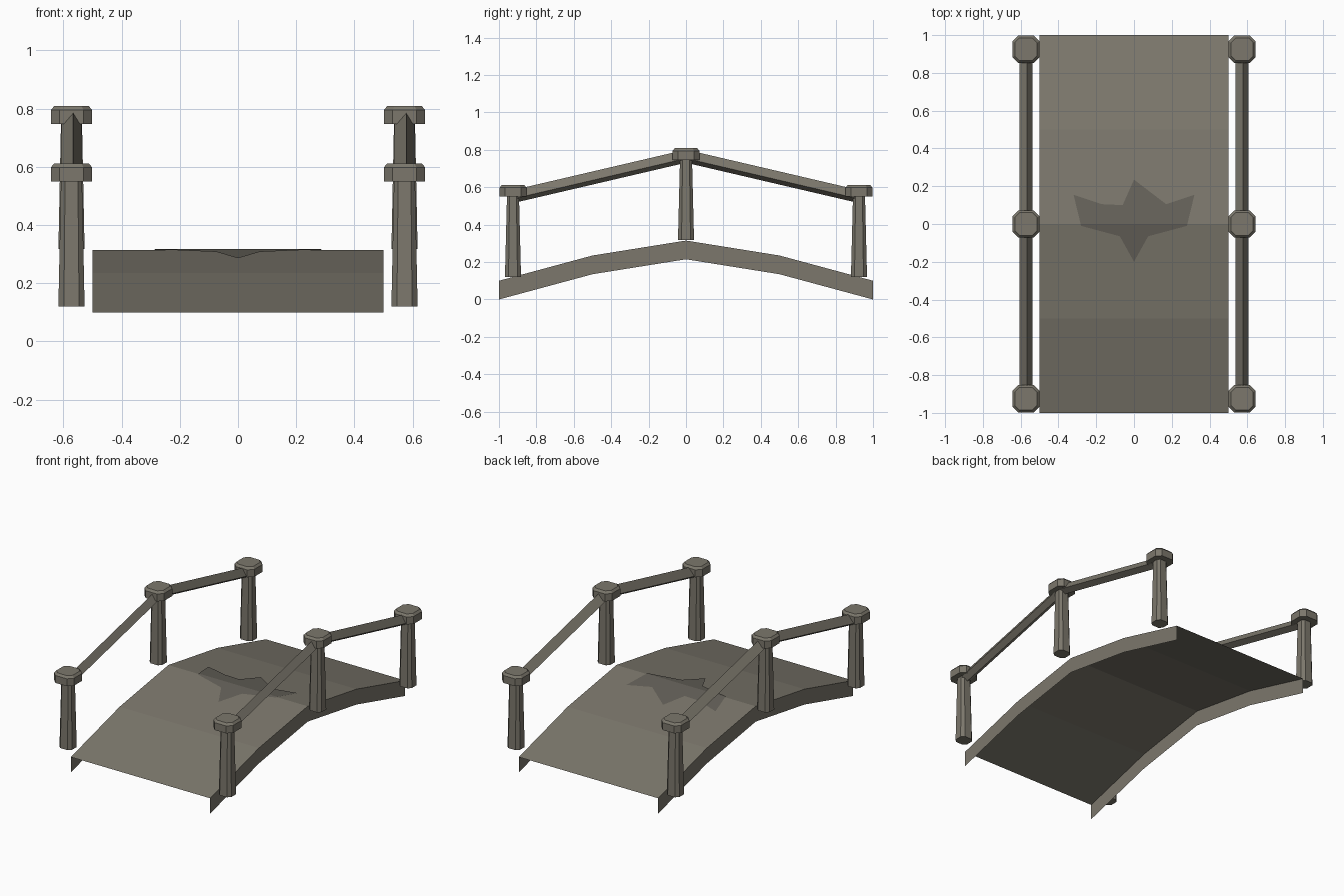
import bpy, bmesh
from mathutils import Vector

if "Cube" in bpy.data.objects:
    bpy.data.objects.remove(bpy.data.objects["Cube"])

stone = bpy.data.materials.new("stone")
stone.diffuse_color = (0.20, 0.185, 0.15, 1)
stone.use_nodes = True
stone.node_tree.nodes["Principled BSDF"].inputs["Base Color"].default_value = stone.diffuse_color
dark_stone = bpy.data.materials.new("dark_stone")
dark_stone.diffuse_color = (0.13, 0.12, 0.10, 1)
dark_stone.use_nodes = True
dark_stone.node_tree.nodes["Principled BSDF"].inputs["Base Color"].default_value = dark_stone.diffuse_color


def finish(name, bm, mat=stone, fix_normals=True):
    if fix_normals:
        bmesh.ops.recalc_face_normals(bm, faces=bm.faces)
    me = bpy.data.meshes.new(name)
    bm.to_mesh(me)
    bm.free()
    me.materials.append(mat)
    ob = bpy.data.objects.new(name, me)
    bpy.context.collection.objects.link(ob)
    return ob


def loft(name, rings):
    """Closed solid through rings that have equal point counts."""
    bm = bmesh.new()
    loops = [[bm.verts.new(p) for p in ring] for ring in rings]
    n = len(loops[0])
    for a, b in zip(loops, loops[1:]):
        for i in range(n):
            j = (i + 1) % n
            bm.faces.new((a[i], a[j], b[j], b[i]))
    bm.faces.new(loops[0][::-1])
    bm.faces.new(loops[-1])
    return finish(name, bm)


def cut_square(x, y, z, hx, hy, c):
    """Rectangle ring with chamfered corners."""
    pts = [(hx, -hy + c), (hx, hy - c), (hx - c, hy), (-hx + c, hy),
           (-hx, hy - c), (-hx, -hy + c), (-hx + c, -hy), (hx - c, -hy)]
    return [(x + px, y + py, z) for px, py in pts]


# Arched deck: top sheet with a hanging skirt along each side, open ends
arch = [(-1, 0.10), (-0.5, 0.235), (0, 0.315), (0.5, 0.235), (1, 0.10)]
bm = bmesh.new()
rows = [[bm.verts.new(p) for p in ((-0.5, y, z - 0.1), (-0.5, y, z),
                                   (0.5, y, z), (0.5, y, z - 0.1))]
        for y, z in arch]
for a, b in zip(rows, rows[1:]):
    for i in range(3):
        bm.faces.new((a[i], a[i + 1], b[i + 1], b[i]))
finish("deck", bm, fix_normals=False)

# Leaf-shaped inlay, folded over the crown of the deck
half = [(0.06, 0.10), (0.06, 0.02), (0.17, 0.105), (0.32, 0.155),
        (0.28, -0.01), (0.075, -0.065)]
outline = [(0, 0.235)] + half + [(0, -0.20)] + [(-x, y) for x, y in half[::-1]]
bm = bmesh.new()
bm.faces.new([bm.verts.new((x, y, 0)) for x, y in outline[::-1]])
bmesh.ops.triangulate(bm, faces=bm.faces[:])
bmesh.ops.bisect_plane(bm, geom=bm.verts[:] + bm.edges[:] + bm.faces[:],
                       plane_co=(0, 0, 0), plane_no=(0, 1, 0))
for v in bm.verts:
    v.co.z = 0.318 - 0.16 * abs(v.co.y)
for f in bm.faces:
    f.normal_update()
    if f.normal.z < 0:
        f.normal_flip()
finish("leaf_inlay", bm, dark_stone, False)

# Railings on both sides
for side, x in (("left", -0.572), ("right", 0.572)):
    # Tapered posts with chamfered caps
    for label, y, z0, z1 in (("front", -0.925, 0.12, 0.55),
                             ("middle", 0, 0.317, 0.747),
                             ("back", 0.925, 0.12, 0.55)):
        loft(f"{side}_{label}_post",
             [cut_square(x, y, z0, 0.045, 0.043, 0.019),
              cut_square(x, y, z1 + 0.01, 0.036, 0.032, 0.014)])
        loft(f"{side}_{label}_cap",
             [cut_square(x, y, z1, 0.071, 0.072, 0.03),
              cut_square(x, y, z1 + 0.048, 0.071, 0.072, 0.03),
              cut_square(x, y, z1 + 0.062, 0.059, 0.06, 0.025)])
    # Sloping handrails with a ridged, diamond section
    section = [(0.006, 0.035), (0.035, -0.012), (0, -0.035), (-0.035, -0.012)]
    for label, s in (("front", -1), ("back", 1)):
        loft(f"{side}_{label}_rail",
             [[(x + px, y, z + pz) for px, pz in section]
              for y, z in ((s * 0.925, 0.550), (0, 0.766))])
